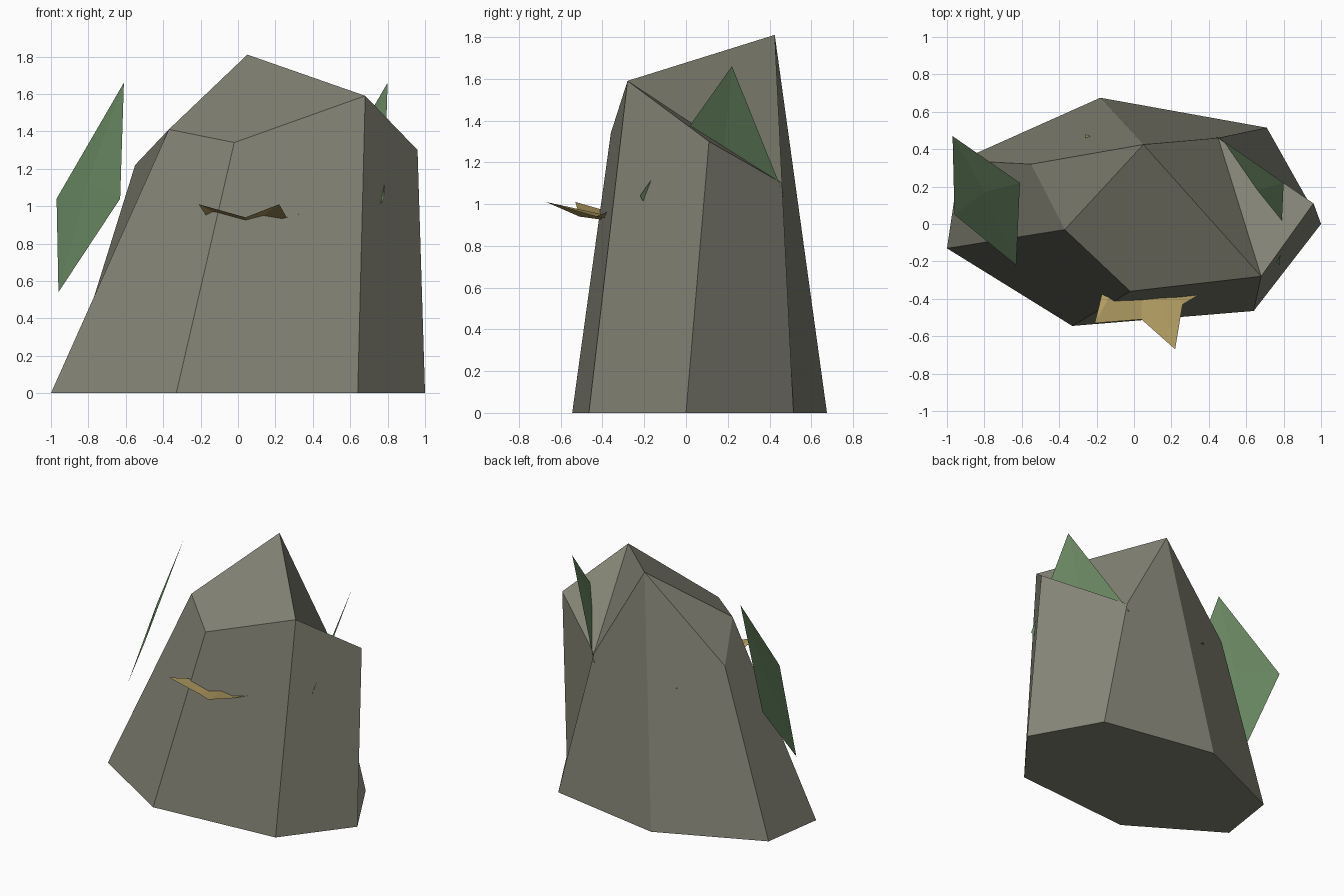
import bpy
from math import cos, sin, radians

if "Cube" in bpy.data.objects:
    bpy.data.objects.remove(bpy.data.objects["Cube"])


def material(name, rgb):
    m = bpy.data.materials.new(name)
    m.diffuse_color = (*rgb, 1)
    m.use_nodes = True
    m.node_tree.nodes["Principled BSDF"].inputs["Base Color"].default_value = m.diffuse_color
    return m


def build(name, verts, faces, mat):
    me = bpy.data.meshes.new(name)
    me.from_pydata(verts, [], faces)
    me.materials.append(mat)
    me.update()
    ob = bpy.data.objects.new(name, me)
    bpy.context.collection.objects.link(ob)
    return ob


stone = material("grey stone", (0.23, 0.23, 0.18))
green = material("leaf green", (0.15, 0.26, 0.13))
tan = material("fungus tan", (0.44, 0.33, 0.12))

# Boulder: seven-sided tapering body with an uneven broken top
base = [(-1, -.13), (-.33, -.545), (.64, -.465), (1, 0),
        (.71, .515), (-.18, .675), (-.93, .34)]
top = [(-.37, -.03, 1.41), (-.02, -.36, 1.34), (.68, -.28, 1.59), (.96, .11, 1.30),
       (.45, .46, 1.10), (.05, .425, 1.81), (-.55, .32, 1.22)]
n = len(base)
faces = [(i, (i + 1) % n, n + (i + 1) % n, n + i) for i in range(n)]
faces.append(tuple(reversed(range(n))))
faces += [tuple(n + i for i in f) for f in
          [(0, 1, 2, 5), (2, 4, 5), (2, 3, 4), (0, 5, 6)]]
build("boulder", [(x, y, 0) for x, y in base] + top, faces, stone)

# Leaves: the same slightly bowed diamond on either side
diamond = [(-.61, .22, 1.66), (-.97, .47, 1.04), (-.96, .05, .54),
           (-.63, -.22, 1.04), (-.80, .17, 1.14)]
for name, shift in (("left_leaf", 0), ("right_leaf", 1.41)):
    build(name, [(x + shift, y, z) for x, y, z in diamond],
          [(i, (i + 1) % 4, 4) for i in range(4)], green)

# Bracket fungus: pleated star sheet running through the boulder
centre = (.04, -.08, .88)
rim = [(-.21, -.53, 1.01), (.04, -.51, .94), (.22, -.67, 1.01), (.26, -.43, .94)]
# hidden points, as (angle, radius, height), alternating tip and notch
hidden = [(-25, .50, 1.0), (0, .42, .94), (22, .5, 1.0), (45, .42, .94), (68, .5, 1.0),
          (92, .42, .94), (118, .635, 1.03), (140, .42, .94), (162, .45, 1.0),
          (185, .38, .94), (208, .35, 1.0), (232, .33, .94)]
rim += [(centre[0] + r * cos(radians(a)), centre[1] + r * sin(radians(a)), z)
        for a, r, z in hidden]
k = len(rim)
build("bracket_fungus", rim + [centre],
      [(i, (i + 1) % k, k) for i in range(k)], tan)
